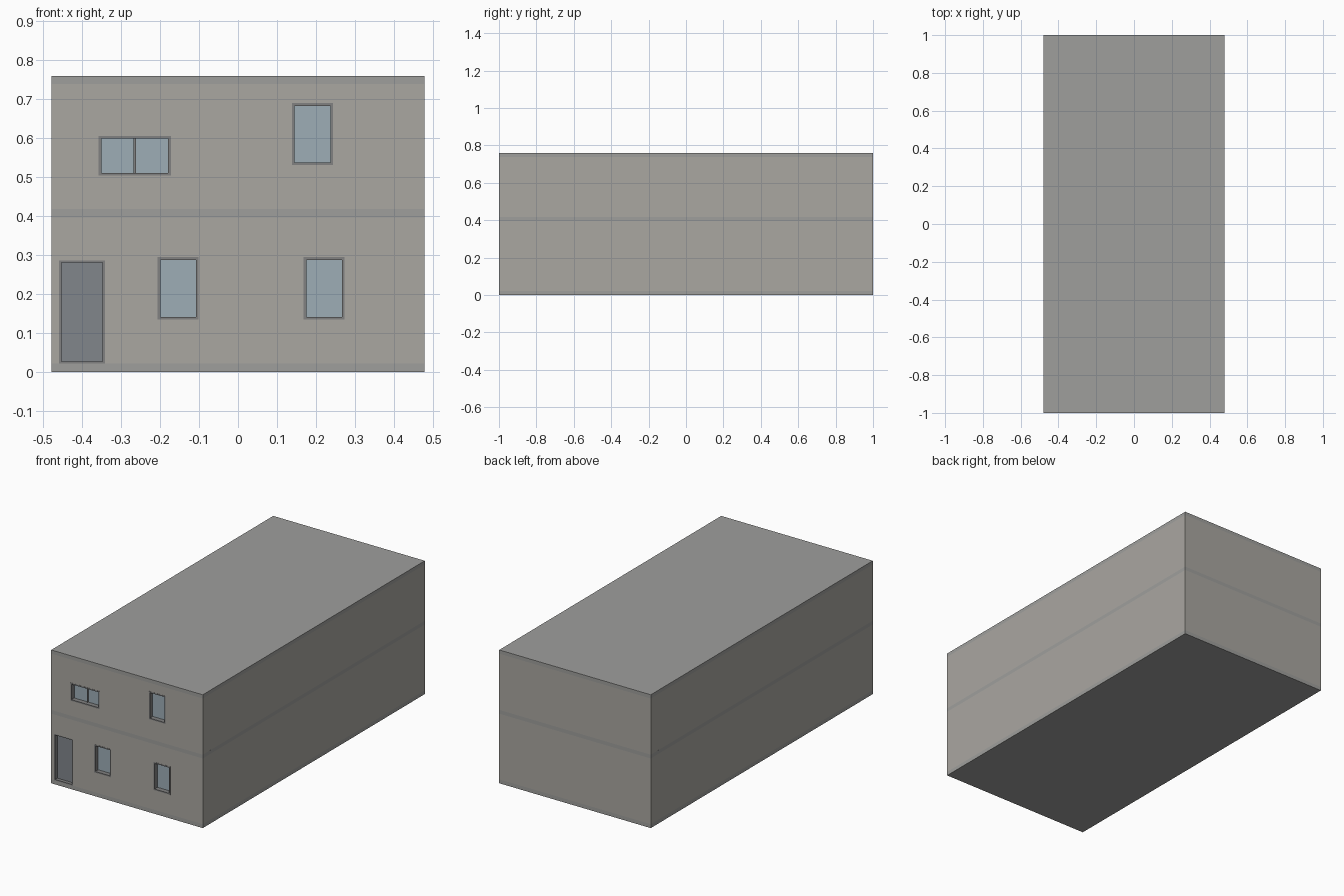
import bpy, bmesh
from mathutils import Matrix

if "Cube" in bpy.data.objects:
    bpy.data.objects.remove(bpy.data.objects["Cube"])

W, L, H = 0.478, 1.0, 0.76      # half width, half length, height
T = 0.04                        # wall thickness


def material(name, rgb):
    m = bpy.data.materials.new(name)
    m.diffuse_color = (*rgb, 1)
    m.use_nodes = True
    m.node_tree.nodes["Principled BSDF"].inputs["Base Color"].default_value = m.diffuse_color
    return m


WALL = material("wall_render", (0.40, 0.385, 0.355))
SLAB = material("concrete", (0.345, 0.345, 0.335))
FRAME = material("frame_grey", (0.22, 0.22, 0.22))
GLASS = material("glass_blue", (0.34, 0.42, 0.47))
DOOR = material("door_grey", (0.22, 0.24, 0.26))


def boxes(name, mat, *bounds):
    """One object made of boxes given as (x0, x1, y0, y1, z0, z1)."""
    bm = bmesh.new()
    for x0, x1, y0, y1, z0, z1 in bounds:
        centre = Matrix.Translation(((x0 + x1) / 2, (y0 + y1) / 2, (z0 + z1) / 2))
        size = Matrix.Diagonal((x1 - x0, y1 - y0, z1 - z0, 1))
        bmesh.ops.create_cube(bm, size=1, matrix=centre @ size)
    mesh = bpy.data.meshes.new(name)
    bm.to_mesh(mesh)
    bm.free()
    ob = bpy.data.objects.new(name, mesh)
    bpy.context.collection.objects.link(ob)
    if mat:
        mesh.materials.append(mat)
    return ob


def ring(x0, x1, y0, y1, z0, z1, t):
    """Four bars around an opening."""
    return [(x0, x0 + t, y0, y1, z0, z1), (x1 - t, x1, y0, y1, z0, z1),
            (x0 + t, x1 - t, y0, y1, z0, z0 + t), (x0 + t, x1 - t, y0, y1, z1 - t, z1)]


# Slabs, visible as bands around the building
slabs = {"ground_slab": (0, 0.022), "floor_slab": (0.397, 0.418), "roof_slab": (0.739, H)}
for name, (z0, z1) in slabs.items():
    boxes(name, SLAB, (-W, W, -L, L, z0, z1))

# Openings in the front wall: x0, x1, z0, z1
door = (-0.459, -0.341, 0.022, 0.287)
windows = {
    "lower_left_window": (-0.206, -0.101, 0.135, 0.295),
    "lower_right_window": (0.168, 0.273, 0.135, 0.295),
    "upper_left_window": (-0.357, -0.172, 0.504, 0.606),
    "upper_right_window": (0.138, 0.244, 0.531, 0.690),
}
holes = [(x0, x1, -L - 0.1, -L + 0.1, z0, z1) for x0, x1, z0, z1 in windows.values()]
holes.append((door[0], door[1], -L - 0.1, -L + 0.1, 0, door[3]))
cutter = boxes("opening_cutter", None, *holes)
cutter.hide_render = True
cutter.hide_viewport = True

# Walls of both storeys
for storey, z0, z1 in (("lower", 0.022, 0.397), ("upper", 0.418, 0.739)):
    front = boxes(storey + "_front_wall", WALL, (-W, W, -L, -L + T, z0, z1))
    cut = front.modifiers.new("openings", "BOOLEAN")
    cut.operation = "DIFFERENCE"
    cut.solver = "EXACT"
    cut.object = cutter
    boxes(storey + "_back_wall", WALL, (-W, W, L - T, L, z0, z1))
    boxes(storey + "_left_wall", WALL, (-W, -W + T, -L + T, L - T, z0, z1))
    boxes(storey + "_right_wall", WALL, (W - T, W, -L + T, L - T, z0, z1))

# Windows: slim frame with recessed glass
F = 0.007
for name, (x0, x1, z0, z1) in windows.items():
    bars = ring(x0, x1, -L - 0.001, -L + T, z0, z1, F)
    if name == "upper_left_window":         # central mullion
        xm = (x0 + x1) / 2
        bars.append((xm - 0.003, xm + 0.003, -L + 0.02, -L + 0.034, z0 + F, z1 - F))
    boxes(name + "_frame", FRAME, *bars)
    boxes(name + "_glass", GLASS,
          (x0 + F, x1 - F, -L + 0.025, -L + 0.03, z0 + F, z1 - F))

# Door: frame and recessed leaf
x0, x1, z0, z1 = door
boxes("door_frame", FRAME, *ring(x0, x1, -L, -L + T, z0, z1, 0.006))
boxes("door_leaf", DOOR,
      (x0 + 0.006, x1 - 0.006, -L + 0.02, -L + 0.035, z0 + 0.006, z1 - 0.006))
